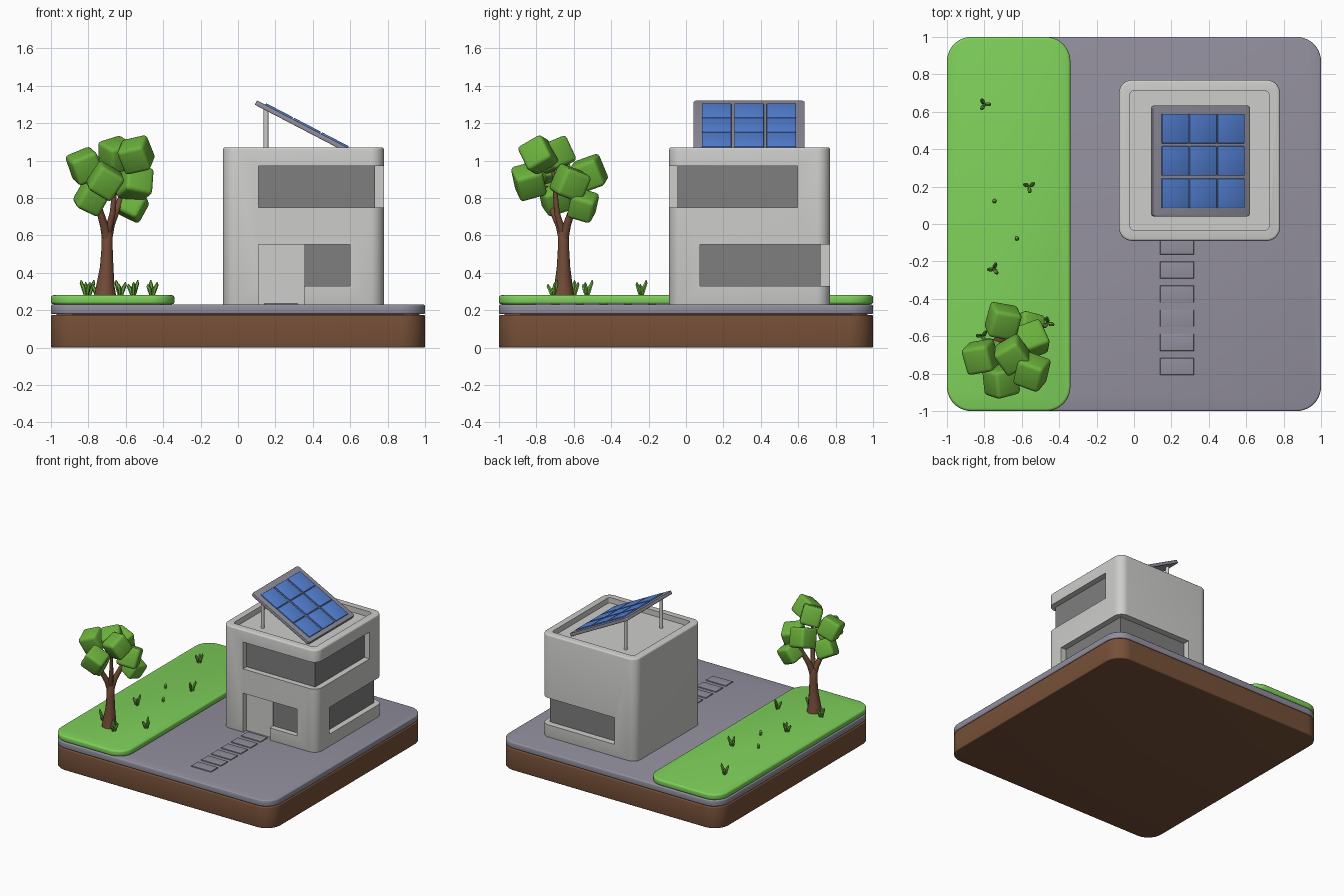
import bpy, bmesh, math
from mathutils import Vector, Matrix, Euler

if "Cube" in bpy.data.objects:
    bpy.data.objects.remove(bpy.data.objects["Cube"])


def material(name, rgb):
    m = bpy.data.materials.new(name)
    lin = [((c / 255 + 0.055) / 1.055) ** 2.4 for c in rgb]
    m.diffuse_color = (*lin, 1)
    m.use_nodes = True
    m.node_tree.nodes["Principled BSDF"].inputs["Base Color"].default_value = m.diffuse_color
    return m


WALL = material("wall_grey", (205, 205, 203))
GLASS = material("window_grey", (126, 126, 126))
PAVE = material("paving_grey", (146, 143, 157))
SOIL = material("soil_brown", (118, 80, 56))
BARK = material("bark_brown", (116, 76, 56))
GRASS = material("grass_green", (126, 208, 90))
LEAF = material("leaf_green", (108, 178, 60))
SOLAR = material("solar_blue", (84, 130, 214))


def finish(name, bm, mat, angle=35):
    me = bpy.data.meshes.new(name)
    bmesh.ops.recalc_face_normals(bm, faces=bm.faces[:])
    bm.to_mesh(me)
    bm.free()
    ob = bpy.data.objects.new(name, me)
    bpy.context.collection.objects.link(ob)
    me.materials.append(mat)
    smooth(ob, angle)
    return ob


def smooth(ob, angle=35):
    for p in ob.data.polygons:
        p.use_smooth = True
    ob.data.set_sharp_from_angle(angle=math.radians(angle))


def box(name, lo, hi, mat, corner=0, rim=0, edges=0, matrix=None):
    """Box from lo to hi: rounded vertical corners, rounded rims, or all edges."""
    lo, hi = Vector(lo), Vector(hi)
    bm = bmesh.new()
    bmesh.ops.create_cube(bm, size=1)
    for v in bm.verts:
        v.co = Vector((lo[i] + (v.co[i] + 0.5) * (hi[i] - lo[i]) for i in range(3)))

    def bevel(es, w, n):
        bmesh.ops.bevel(bm, geom=es, offset=w, segments=n, profile=0.5, affect='EDGES', clamp_overlap=True)
    if corner:
        bevel([e for e in bm.edges if abs(e.verts[0].co.z - e.verts[1].co.z) > 1e-4], corner, 10)
    if rim:
        bevel([e for e in bm.edges if abs(e.verts[0].co.z - e.verts[1].co.z) < 1e-5], rim, 3)
    if edges:
        bevel(bm.edges[:], edges, 3)
    if matrix:
        bm.transform(matrix)
    return finish(name, bm, mat)


def cut(ob, lo, hi, corner=0):
    c = box("cutter", lo, hi, WALL, corner)
    c.hide_render = True
    mod = ob.modifiers.new("cut", 'BOOLEAN')
    mod.operation, mod.solver, mod.object = 'DIFFERENCE', 'EXACT', c
    bpy.context.view_layer.objects.active = ob
    bpy.ops.object.modifier_apply(modifier=mod.name)
    bpy.data.objects.remove(c)


def tube(name, pts, mat, sides=10):
    """Tapered tube through (x, y, z, radius) points."""
    bm = bmesh.new()
    rings = []
    for i, p in enumerate(pts):
        a, b = Vector(pts[max(i - 1, 0)][:3]), Vector(pts[min(i + 1, len(pts) - 1)][:3])
        axis = (b - a).normalized()
        q = Vector((0, 0, 1)).rotation_difference(axis)
        ring = []
        for k in range(sides):
            t = 2 * math.pi * k / sides
            ring.append(bm.verts.new(Vector(p[:3]) + q @ Vector((math.cos(t), math.sin(t), 0)) * p[3]))
        rings.append(ring)
    for r, s in zip(rings, rings[1:]):
        for k in range(sides):
            bm.faces.new((r[k], r[(k + 1) % sides], s[(k + 1) % sides], s[k]))
    bm.faces.new(rings[0])
    bm.faces.new(rings[-1])
    return finish(name, bm, mat, 50)


# Ground layers
box("soil_block", (-1, -1, 0), (1, 1, 0.175), SOIL, 0.13, 0.008)
box("soil_core", (-0.97, -0.97, 0.1), (0.97, 0.97, 0.19), SOIL, 0.12)
box("pavement", (-1, -1, 0.178), (1, 1, 0.23), PAVE, 0.13, 0.01)
box("lawn", (-1, -1, 0.231), (-0.34, 1, 0.28), GRASS, 0.13, 0.014)

# House shell with sunken roof and recessed openings
house = box("house_walls", (-0.08, -0.09, 0.22), (0.78, 0.77, 1.07), WALL, 0.07, 0.012)
cut(house, (-0.022, -0.032, 1.025), (0.722, 0.712, 1.3), 0.022)
GX, GF, GB = 0.73, -0.042, 0.715          # glass planes: right, front, back
cut(house, (0.11, -0.3, 0.75), (1, GF, 0.97))
cut(house, (GX, -0.3, 0.75), (1, 0.595, 0.97))
cut(house, (GX, 0.075, 0.33), (1, 1, 0.55))
cut(house, (0.11, GB, 0.33), (1, 1, 0.55))
cut(house, (0.11, -0.3, 0.33), (0.60, GF, 0.55))
cut(house, (0.11, -0.3, 0.1), (0.352, GF, 0.55))
smooth(house)

# Glass blocks just proud of the recesses
e = 0.003
box("upper_corner_window", (0.11, GF - e, 0.75), (GX + e, 0.595, 0.97), GLASS)
box("lower_corner_window", (0.11, 0.075, 0.33), (GX + e, GB + e, 0.55), GLASS)
box("front_window", (0.352, GF - e, 0.33), (0.60, 0.02, 0.55), GLASS)
box("door", (0.11, GF - 0.006, 0.23), (0.352, 0.02, 0.55), WALL)

# Stepping stones
for i in range(6):
    y = -0.117 - 0.129 * i
    box("stepping_stone", (0.14, y - 0.045, 0.225), (0.32, y + 0.045, 0.238), PAVE, 0, 0.003)

# Tilted solar panel on two posts
tilt = Matrix.Translation((0.355, 0.337, 1.176)) @ Matrix.Rotation(math.radians(27.5), 4, 'Y')
box("solar_frame", (-0.292, -0.297, -0.014), (0.292, 0.297, 0.012), PAVE, 0.018, 0.004, 0, tilt)
for i in (-1, 0, 1):
    for j in (-1, 0, 1):
        x, y = 0.008 + i * 0.168, j * 0.173
        box("solar_cell", (x - 0.081, y - 0.079, 0.008), (x + 0.081, y + 0.079, 0.021), SOLAR, 0, 0, 0.004, tilt)
for y in (0.105, 0.57):
    tube("panel_post", [(0.15, y, 1.02, 0.013), (0.15, y, 1.275, 0.013)], WALL, 14)

# Tree trunk and branches
tube("trunk", [(-0.71, -0.655, 0.27, 0.06), (-0.709, -0.655, 0.33, 0.049), (-0.702, -0.655, 0.43, 0.036),
               (-0.70, -0.655, 0.53, 0.03), (-0.70, -0.655, 0.61, 0.029), (-0.70, -0.655, 0.64, 0.015)], BARK, 12)
tube("branch_left", [(-0.70, -0.655, 0.57, 0.026), (-0.715, -0.675, 0.65, 0.022),
                     (-0.745, -0.72, 0.75, 0.018), (-0.765, -0.75, 0.86, 0.012)], BARK)
tube("branch_right", [(-0.70, -0.655, 0.57, 0.026), (-0.68, -0.635, 0.66, 0.022),
                      (-0.64, -0.60, 0.76, 0.018), (-0.60, -0.57, 0.87, 0.012)], BARK)
tube("branch_middle", [(-0.70, -0.655, 0.6, 0.02), (-0.67, -0.69, 0.72, 0.016), (-0.65, -0.71, 0.95, 0.01)], BARK)

# Foliage: centre, edge length, rotation in degrees
foliage = [
    ((-0.70, -0.52, 0.93), 0.155, (20, 15, -10)), ((-0.82, -0.71, 0.97), 0.15, (15, -22, 10)),
    ((-0.65, -0.70, 1.03), 0.15, (20, -15, 30)), ((-0.545, -0.79, 1.03), 0.15, (30, -12, -20)),
    ((-0.71, -0.84, 0.89), 0.15, (18, 30, 15)), ((-0.55, -0.62, 0.88), 0.155, (-20, 12, 20)),
    ((-0.565, -0.55, 0.76), 0.135, (-18, 25, -15)), ((-0.785, -0.70, 0.80), 0.14, (20, 25, 20)),
]
for c, s, r in foliage:
    m = Matrix.Translation(c) @ Euler([math.radians(a) for a in r]).to_matrix().to_4x4()
    h = s / 2
    box("leaf_block", (-h, -h, -h), (h, h, h), LEAF, 0, 0, 0.022, m)


# Grass tufts of three blades, and two tiny sprouts
def blade(x, y, lean, turn, height):
    dx, dy = math.cos(turn), math.sin(turn)
    pts = [(0.006, -0.01, 0.006), (lean * 0.6, height * 0.5, 0.012), (lean, height * 0.8, 0.009), (lean * 1.05, height, 0.002)]
    tube("grass_blade", [(x + dx * d, y + dy * d, 0.28 + z, r) for d, z, r in pts], LEAF, 6)


for n, (x, y) in enumerate([(-0.80, 0.64), (-0.56, 0.20), (-0.75, -0.24), (-0.46, -0.53), (-0.63, -0.71), (-0.81, -0.60)]):
    for k in range(3):
        blade(x, y, 0.028, 0.6 * n + k * 2.094, (0.082, 0.06, 0.07)[k])
for x, y in [(-0.75, 0.12), (-0.63, -0.08)]:
    blade(x, y, 0.008, 0.5, 0.04)
